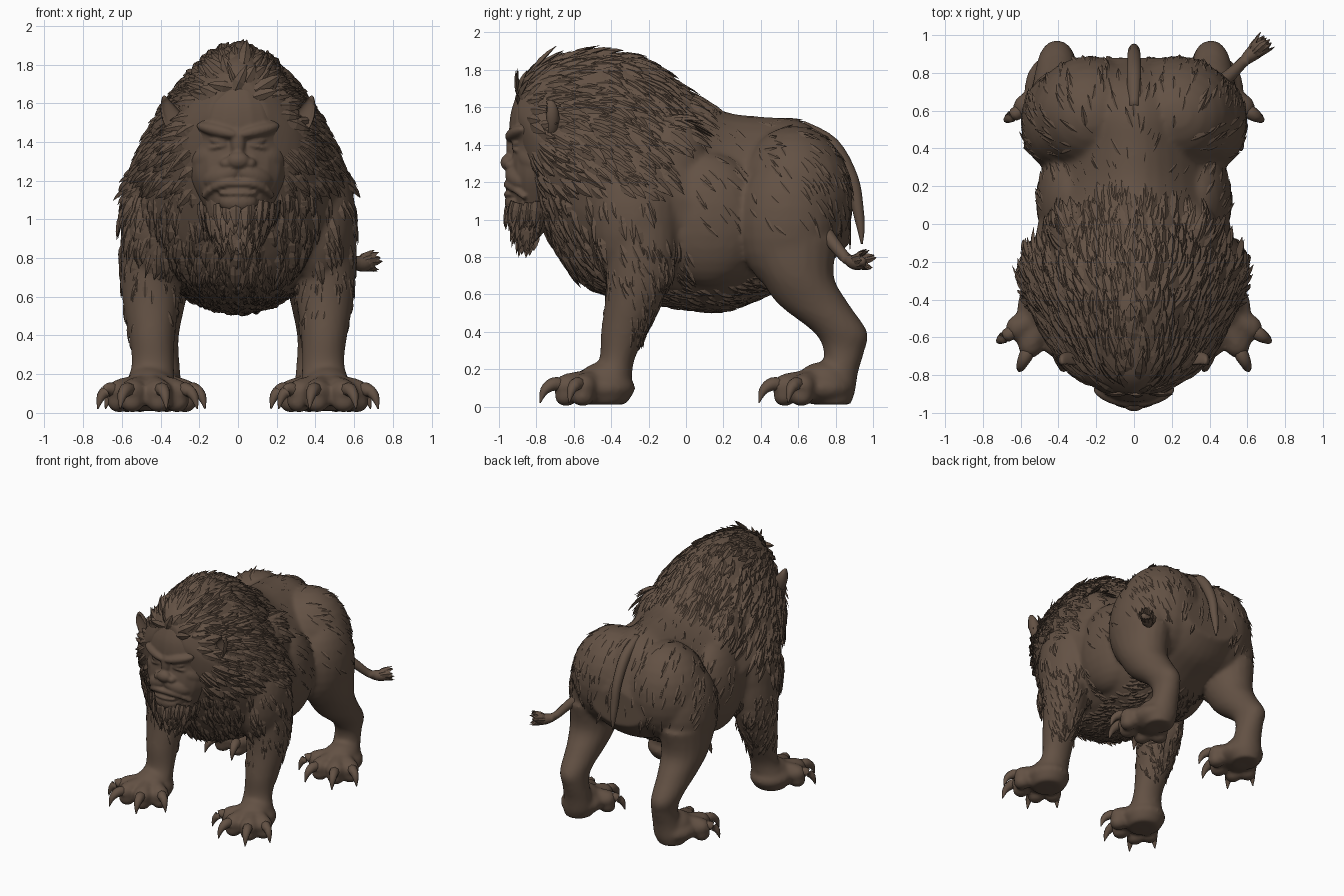
import bpy, bmesh, math, random
from mathutils import Vector, Matrix, Euler

if "Cube" in bpy.data.objects:
    bpy.data.objects.remove(bpy.data.objects["Cube"])
rnd = random.Random(7)
X, Y, Z = Vector((1, 0, 0)), Vector((0, 1, 0)), Vector((0, 0, 1))

fur = bpy.data.materials.new("brown_fur")
fur.use_nodes = True
fur.diffuse_color = (0.125, 0.083, 0.058, 1)
fur.node_tree.nodes["Principled BSDF"].inputs["Base Color"].default_value = fur.diffuse_color


def finish(name, bm, voxel=0, smooth=True, soften=4):
    """Turn a bmesh into an object, optionally fused into one skin."""
    bmesh.ops.recalc_face_normals(bm, faces=bm.faces)
    for f in bm.faces:
        f.smooth = smooth
    mesh = bpy.data.meshes.new(name)
    bm.to_mesh(mesh)
    bm.free()
    mesh.materials.append(fur)
    ob = bpy.data.objects.new(name, mesh)
    bpy.context.collection.objects.link(ob)
    if voxel:
        m = ob.modifiers.new("fuse", 'REMESH')
        m.mode, m.voxel_size, m.use_smooth_shade = 'VOXEL', voxel, True
        m = ob.modifiers.new("soften", 'SMOOTH')
        m.factor, m.iterations = 0.5, soften
    return ob


def spline(rows, k=4):
    """Catmull-Rom interpolation of rows of numbers."""
    out = []
    for i in range(len(rows) - 1):
        a, b, c, d = (rows[min(max(j, 0), len(rows) - 1)] for j in range(i - 1, i + 3))
        for s in range(k):
            t = s / k
            out.append([q + t * (r - p) / 2 + t * t * (p - 2.5 * q + 2 * r - w / 2)
                        + t ** 3 * (w - p + 3 * (q - r)) / 2 for p, q, r, w in zip(a, b, c, d)])
    return out + [list(rows[-1])]


def skin(bm, rings):
    rings = [[bm.verts.new(p) for p in ring] for ring in rings]
    n = len(rings[0])
    for a, b in zip(rings, rings[1:]):
        for i in range(n):
            bm.faces.new((a[i], a[(i + 1) % n], b[(i + 1) % n], b[i]))
    bm.faces.new(rings[0])
    bm.faces.new(rings[-1])


def ellipse(c, u, v, n=20, taper=0):
    """Ring around c; taper narrows the upper half."""
    angles = [math.tau * i / n for i in range(n)]
    return [c + u * math.cos(a) * (1 - taper * max(0, math.sin(a))) + v * math.sin(a) for a in angles]


def column(bm, rows, s=1):
    """Upright limb from rows of z, x, y, x radius, y radius."""
    skin(bm, [ellipse(Vector((s * x, y, z)), X * a, Y * b) for z, x, y, a, b in spline(rows)])


def tube(bm, rows, n=10):
    """Round tube along rows of x, y, z, radius."""
    rows = spline(rows)
    pts = [Vector(r[:3]) for r in rows]
    rings = []
    for i, r in enumerate(rows):
        d = (pts[min(i + 1, len(pts) - 1)] - pts[max(i - 1, 0)]).normalized()
        u = d.cross(X if abs(d.x) < 0.7 else Z).normalized()
        rings.append(ellipse(pts[i], u * r[3], d.cross(u) * r[3], n))
    skin(bm, rings)


def blob(bm, c, r, rot=(0, 0, 0)):
    m = Matrix.LocRotScale(Vector(c), Euler(rot), Vector(r))
    return bmesh.ops.create_uvsphere(bm, u_segments=24, v_segments=14, radius=1, matrix=m)["verts"]


def lock(bm, p, d, n, length, width, lift=0.25):
    """Flat pointed lock of hair."""
    d = d.normalized()
    side = n.cross(d).normalized()
    n = d.cross(side)
    rings = []
    for t, w in ((0, 0.7), (0.35, 1), (0.7, 0.65), (1, 0.05)):
        c = p + d * length * t + n * length * lift * (t - 0.6 * t * t)
        rings.append(ellipse(c, side * w * width, n * w * width * 0.45, 4))
    skin(bm, rings)


# Body: torso, shoulders, haunches, legs and paws fused into one skin
TOES = ((0.265, -0.175), (0.15, -0.33), (-0.09, -0.33), (-0.25, -0.18))
PAWS = ((0.46, -0.45), (0.42, 0.72))
torso = [(-0.9, 1.4, 1.72, 0.15), (-0.8, 1.05, 1.83, 0.31), (-0.6, 0.70, 1.89, 0.46),
         (-0.4, 0.59, 1.90, 0.54), (-0.2, 0.55, 1.84, 0.55), (0, 0.52, 1.70, 0.51),
         (0.2, 0.51, 1.58, 0.49), (0.4, 0.58, 1.55, 0.46), (0.6, 0.68, 1.53, 0.45),
         (0.76, 0.76, 1.42, 0.40), (0.88, 0.88, 1.16, 0.24)]
fore = [(1.02, 0.43, -0.24, 0.17, 0.2), (0.8, 0.45, -0.24, 0.16, 0.19), (0.6, 0.45, -0.27, 0.15, 0.16),
        (0.4, 0.445, -0.33, 0.12, 0.125), (0.25, 0.44, -0.37, 0.11, 0.095), (0.14, 0.455, -0.41, 0.13, 0.12),
        (0.05, 0.46, -0.43, 0.135, 0.135), (0.01, 0.46, -0.44, 0.11, 0.11)]
hind = [(0.9, 0.4, 0.55, 0.19, 0.27), (0.7, 0.41, 0.59, 0.17, 0.2), (0.55, 0.41, 0.68, 0.135, 0.19),
        (0.4, 0.41, 0.825, 0.105, 0.145), (0.3, 0.4, 0.845, 0.095, 0.11), (0.18, 0.4, 0.82, 0.105, 0.1),
        (0.08, 0.41, 0.79, 0.12, 0.115), (0.01, 0.42, 0.78, 0.1, 0.1)]
bm = bmesh.new()
claws = bmesh.new()
skin(bm, [ellipse(Vector((0, y, (lo + hi) / 2)), X * w, Z * (hi - lo) / 2, 32, 0.34)
          for y, lo, hi, w in spline(torso)])
for s in (1, -1):
    column(bm, fore, s)
    column(bm, hind, s)
    blob(bm, (s * 0.41, -0.27, 1.0), (0.2, 0.25, 0.37))            # shoulder
    blob(bm, (s * 0.31, -0.08, 1.3), (0.15, 0.2, 0.26))            # shoulder blade
    blob(bm, (s * 0.32, 0.12, 1.0), (0.2, 0.3, 0.36))              # ribs
    blob(bm, (s * 0.23, 0.58, 1.12), (0.32, 0.31, 0.38))           # rump
    blob(bm, (s * 0.40, 0.54, 0.98), (0.2, 0.26, 0.37))            # haunch
    blob(bm, (s * 0.47, -0.19, 0.74), (0.12, 0.13, 0.14))          # elbow
    for px, py in PAWS:
        blob(bm, (s * px, py, 0.1), (0.16, 0.18, 0.09))
        blob(bm, (s * px, py + 0.02, 0.15), (0.12, 0.14, 0.09))
        for tx, ty in TOES:
            def at(k, z, r):
                return (s * (px + tx * k), py + ty * k, z, r)
            tube(bm, [at(0.1, 0.15, 0.05), at(0.4, 0.135, 0.055), at(0.6, 0.11, 0.06), at(0.72, 0.08, 0.045)])
            blob(bm, at(0.56, 0.11, 0)[:3], (0.07, 0.07, 0.065))
            blob(bm, at(0.58, 0.055, 0)[:3], (0.062, 0.062, 0.055))
            tube(claws, [at(0.6, 0.11, 0.038), at(0.78, 0.12, 0.036), at(0.93, 0.085, 0.024),
                         at(1.0, 0.02, 0.003)], 8)
body = finish("body", bm, 0.016, soften=7)
finish("claws", claws)

# Face: skull, heavy brow, broad nose, frowning mouth
bm = bmesh.new()
column(bm, [(1.68, 0, -0.78, 0.15, 0.12), (1.58, 0, -0.77, 0.21, 0.165), (1.47, 0, -0.75, 0.25, 0.195),
            (1.40, 0, -0.74, 0.26, 0.185), (1.3, 0, -0.74, 0.265, 0.2), (1.2, 0, -0.74, 0.25, 0.205),
            (1.07, 0, -0.76, 0.18, 0.165)])
blob(bm, (0, -0.92, 1.4), (0.04, 0.042, 0.1))
blob(bm, (0, -0.95, 1.305), (0.06, 0.042, 0.045))
blob(bm, (0, -0.91, 1.09), (0.1, 0.06, 0.06))
blob(bm, (0, -0.93, 1.135), (0.1, 0.045, 0.022))
for s in (1, -1):
    blob(bm, (s * 0.105, -0.91, 1.46), (0.12, 0.045, 0.035), (0, -s * 0.22, s * 0.35))  # brow
    blob(bm, (s * 0.1, -0.9, 1.405), (0.05, 0.03, 0.02), (0, -s * 0.15, s * 0.3))       # eye
    blob(bm, (s * 0.1, -0.895, 1.375), (0.06, 0.035, 0.014), (0, s * 0.15, s * 0.3))    # eye bag
    blob(bm, (s * 0.06, -0.93, 1.29), (0.035, 0.04, 0.03))                            # nostril
    blob(bm, (s * 0.16, -0.83, 1.32), (0.1, 0.06, 0.07), (0, s * 0.4, s * 0.6))         # cheek
    blob(bm, (s * 0.08, -0.895, 1.225), (0.11, 0.065, 0.06), (0, s * 0.35, s * 0.4))    # muzzle
    tube(bm, [(0, -0.955, 1.185, 0.02), (s * 0.07, -0.95, 1.185, 0.022),
              (s * 0.14, -0.905, 1.155, 0.02), (s * 0.18, -0.86, 1.115, 0.014)])       # upper lip
finish("face", bm, 0.009, soften=4)

# Ears: pointed and hollowed at the front
bm = bmesh.new()
for s in (1, -1):
    for v in blob(bm, (s * 0.335, -0.73, 1.53), (0.06, 0.05, 0.115), (0.15, s * 0.3, s * 0.6)):
        k = max(0, (v.co.z - 1.53) / 0.11)
        v.co.x += s * 0.02 * k - (v.co.x - s * 0.36) * 0.5 * k
        depth = -0.73 - v.co.y
        if depth > 0.02:
            v.co.y += 1.5 * (depth - 0.01)
finish("ears", bm)

# Beard: tapering core with hanging locks, and whiskers fanning from the cheeks
bm = bmesh.new()
column(bm, [(1.13, 0, -0.81, 0.18, 0.11), (1.0, 0, -0.82, 0.15, 0.1), (0.92, 0, -0.84, 0.09, 0.07),
            (0.84, 0, -0.87, 0.02, 0.02)])
for i in range(110):
    a = rnd.uniform(-2.0, 2.0)
    z = rnd.uniform(0.93, 1.1)
    r = 0.09 + (z - 0.93) * 0.5
    n = Vector((math.sin(a), -math.cos(a), 0))
    p = Vector((n.x * r * 1.25, -0.82 + n.y * r * 0.75, z))
    lock(bm, p, Vector((-n.x * 0.25, -0.1, -1)), n, rnd.uniform(0.09, 0.15), 0.026, 0.15)
for i in range(90):
    s = rnd.choice((1, -1))
    z = rnd.uniform(1.06, 1.58)
    p = Vector((s * (0.25 - 1.3 * (z - 1.33) ** 2), rnd.uniform(-0.78, -0.7), z))
    aim = Vector((s * 0.7, 0.7, (z - 1.4) * 2.5))
    lock(bm, p, aim, Vector((s * 0.7, -0.7, 0)), rnd.uniform(0.09, 0.15), 0.026, 0.2)
finish("beard_and_whiskers", bm, smooth=False)

# Fur locks scattered over the body by region
graph = bpy.context.evaluated_depsgraph_get()
shell = body.evaluated_get(graph).to_mesh()
spots = [(p.center.copy(), p.normal.copy()) for p in shell.polygons]
rnd.shuffle(spots)
coats = {n: bmesh.new() for n in ("mane", "belly_fur", "back_fur", "foreleg_fur")}
for p, n in spots:
    x, y, z = p
    ax, chance = abs(x), rnd.random()
    on_face = y < -0.66 and ax < 0.22 and 1.0 < z < 1.62
    flow = Vector((x * 0.3, 0.8, -0.6))
    if y < 0.12 - 0.6 * max(0, 1.6 - z) and z > 0.74 and not on_face:
        if chance > (0.085 if z > 1.2 or y < -0.45 else 0.05):
            continue
        name, size, width, lift = "mane", rnd.uniform(0.09, 0.18), rnd.uniform(0.014, 0.034), 0.25
        if y < -0.45:
            flow += Vector((x * 1.6, 0, (z - 1.3) * 1.8))
        if z < 1.15:
            flow = Vector((x * 0.4, 0.25, -1))
            size *= 0.85
    elif 0.42 < z < 0.76 and -0.65 < y < 0.45 and ax < 0.32:
        if chance > 0.1:
            continue
        name, size, width, lift = "belly_fur", rnd.uniform(0.05, 0.1), 0.018, 0.25
        flow = Vector((0, 0.7, -0.6))
    elif y > 0 and z > 0.95:
        if chance > 0.03:
            continue
        name, size, width, lift = "back_fur", rnd.uniform(0.07, 0.14), 0.016, 0.05
        flow = Vector((x * 0.3, 0.6, -0.7))
    elif y < 0 and 0.38 < z < 0.9:
        if chance > (0.1 if n.y > 0.3 or z > 0.65 else 0.02):
            continue
        name, size, width, lift = "foreleg_fur", rnd.uniform(0.05, 0.11), 0.018, 0.15
        flow = Vector((0, 0.3, -1))
    else:
        continue
    flow += Vector([rnd.uniform(-0.22, 0.22) for _ in range(3)])
    flow -= n * flow.dot(n)
    if flow.length > 0.05:
        lock(coats[name], p - n * 0.006, flow, n, size, width, lift)
body.evaluated_get(graph).to_mesh_clear()
for name, bm in coats.items():
    finish(name, bm, smooth=False)

# Tail: root running down the rump, and the end swinging out past the left haunch
bm = bmesh.new()
tube(bm, [(0, 0.62, 1.50, 0.03), (0, 0.78, 1.4, 0.04), (0, 0.885, 1.22, 0.036), (0, 0.92, 1.05, 0.03),
          (0, 0.935, 0.95, 0.02), (0, 0.94, 0.87, 0.005)])
tube(bm, [(0.42, 0.72, 0.96, 0.045), (0.51, 0.79, 0.87, 0.035), (0.58, 0.86, 0.79, 0.03),
          (0.65, 0.92, 0.77, 0.042), (0.71, 0.95, 0.78, 0.015)])
finish("tail", bm)
bm = bmesh.new()
aim = Vector((0.65, 0.6, 0.08))
for i in range(26):
    n = Vector([rnd.uniform(-1, 1) for _ in range(3)]).normalized()
    n = (n - aim * n.dot(aim) / aim.length_squared).normalized()
    p = Vector((0.625, 0.9, 0.775)) + n * 0.025 + aim * rnd.uniform(0, 0.03)
    lock(bm, p, aim + n * 0.2, n, rnd.uniform(0.07, 0.11), 0.024, 0.2)
finish("tail_tuft", bm, smooth=False)
